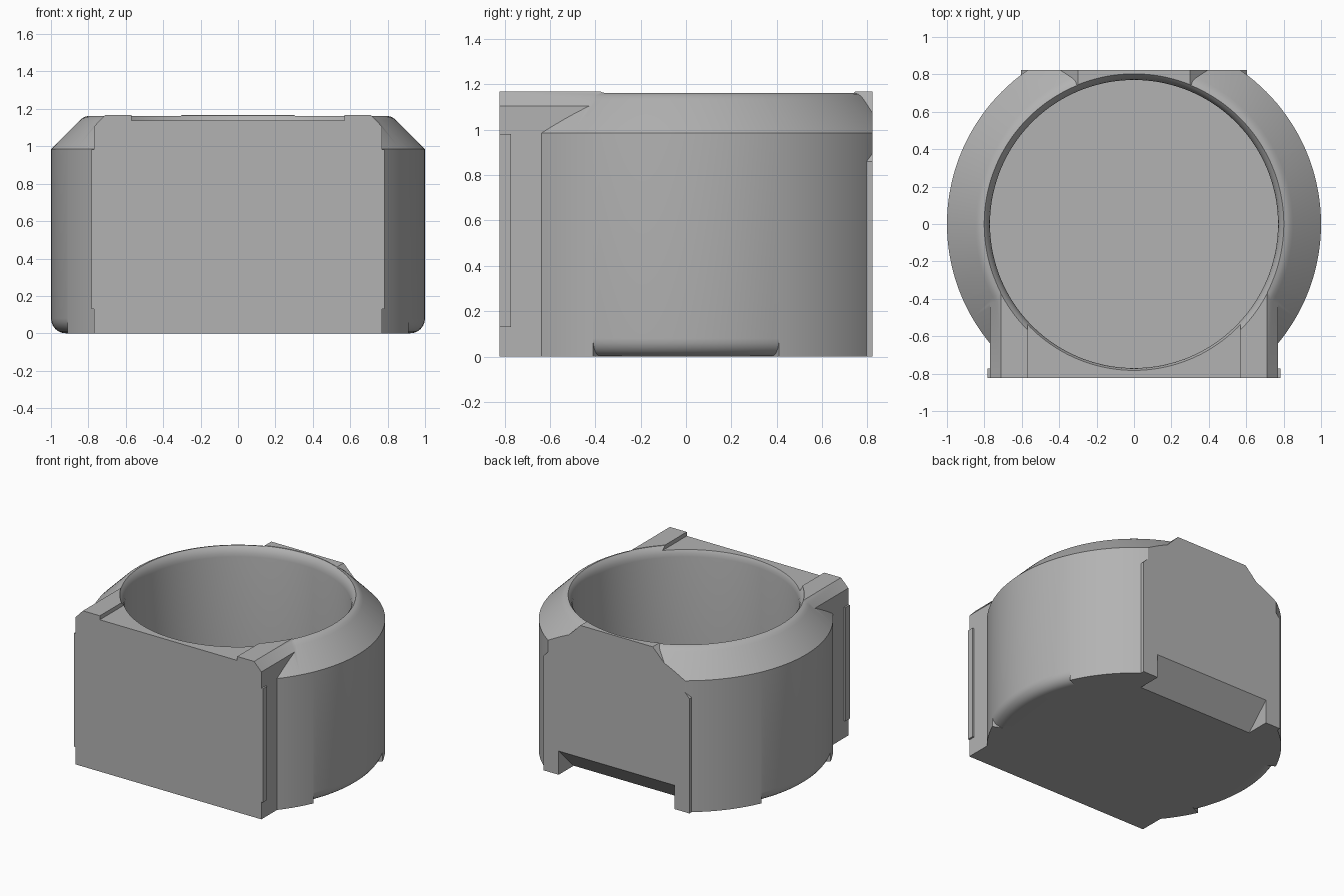
import bpy, bmesh, math

if "Cube" in bpy.data.objects:
    bpy.data.objects.remove(bpy.data.objects["Cube"], do_unlink=True)

SEGMENTS = 144
FACE_Y = 0.823       # flat front and back
FILLET_Y = 0.41      # half length of the rounded lower edges
FILLET_R = 0.08

grey = bpy.data.materials.new("plain grey")
grey.use_nodes = True
grey.diffuse_color = (0.45, 0.45, 0.45, 1)
grey.node_tree.nodes["Principled BSDF"].inputs["Base Color"].default_value = grey.diffuse_color


def finish(name, bm):
    bmesh.ops.remove_doubles(bm, verts=bm.verts, dist=1e-5)
    bmesh.ops.recalc_face_normals(bm, faces=bm.faces)
    mesh = bpy.data.meshes.new(name)
    bm.to_mesh(mesh)
    bm.free()
    mesh.materials.append(grey)
    obj = bpy.data.objects.new(name, mesh)
    bpy.context.collection.objects.link(obj)
    return obj


def lathe(name, columns):
    """Closed solid from (angle, [(radius, z), ...]) columns around z."""
    bm = bmesh.new()
    rings = [[bm.verts.new((r * math.cos(a), r * math.sin(a), z)) for r, z in prof]
             for a, prof in columns]
    for i, ring in enumerate(rings):
        following = rings[(i + 1) % len(rings)]
        for k in range(len(ring) - 1):
            bm.faces.new((ring[k], following[k], following[k + 1], ring[k + 1]))
    bm.faces.new([ring[0] for ring in reversed(rings)])
    bm.faces.new([ring[-1] for ring in rings])
    bmesh.ops.dissolve_degenerate(bm, dist=1e-5, edges=bm.edges)
    return finish(name, bm)


def prism(name, outline, start, end, axis="y"):
    """Extrude an outline along y (points are x, z) or x (points are y, z)."""
    def place(p, t):
        return (p[0], t, p[1]) if axis == "y" else (t, p[0], p[1])
    bm = bmesh.new()
    a = [bm.verts.new(place(p, start)) for p in outline]
    b = [bm.verts.new(place(p, end)) for p in outline]
    bm.faces.new(a)
    bm.faces.new(b)
    for i in range(len(a)):
        j = (i + 1) % len(a)
        bm.faces.new((a[i], a[j], b[j], b[i]))
    return finish(name, bm)


def mirrored(half):
    return half + [(-x, z) for x, z in reversed(half)]


def box(name, x0, x1, y0, y1, z0, z1):
    return prism(name, [(x0, z0), (x1, z0), (x1, z1), (x0, z1)], y0, y1)


def combine(target, tool, operation):
    mod = target.modifiers.new(operation.title(), "BOOLEAN")
    mod.operation, mod.solver, mod.object = operation, "EXACT", tool
    bpy.context.view_layer.objects.active = target
    bpy.ops.object.modifier_apply(modifier=mod.name)
    bpy.data.objects.remove(tool, do_unlink=True)


# Round body: chamfered shoulder, lower edge rounded only at the two sides
upper = [(1, 0.985), (0.85, 1.135), (0.835, 1.148), (0.82, 1.157), (0.80, 1.163)]
arc = [math.radians(15 * i) for i in range(7)]
rounded = [(1 - FILLET_R + FILLET_R * math.sin(t), FILLET_R - FILLET_R * math.cos(t)) for t in arc]
square = [(r, 0) for r, z in rounded[:-1]] + [(1, FILLET_R)]
square[-2] = (1, 0)
limit = math.asin(FILLET_Y)
steps = [limit, math.pi - limit, math.pi + limit, 2 * math.pi - limit]
columns = []
for i in range(SEGMENTS):
    a = 2 * math.pi * i / SEGMENTS
    if min(abs(a - s) for s in steps) > 0.005:
        columns.append((a, (rounded if abs(math.sin(a)) < FILLET_Y else square) + upper))
for n, s in enumerate(steps):
    pair = (rounded, square) if n % 2 == 0 else (square, rounded)
    columns += [(s - 1e-4, pair[0] + upper), (s + 1e-4, pair[1] + upper)]
columns.sort(key=lambda c: c[0])
body = lathe("round_housing", columns)

# Front block with bevelled shoulders and thin side plates
combine(body, prism("front_block", mirrored([(0.77, 0), (0.77, 1.105), (0.71, 1.168)]),
                    -1.1, -0.35), "UNION")
for side in (-1, 1):
    x0, x1 = sorted((side * 0.7, side * 0.783))
    combine(body, box("side_plate", x0, x1, -1.1, -0.772, 0.13, 0.982), "UNION")

# Back pad with sloping top corners
combine(body, prism("back_pad", mirrored([(0.605, 0), (0.605, 0.86), (0.3, 1.168)]),
                    0.7, 1.1), "UNION")

# Trim front and back flat
for y0, y1 in ((-1.5, -FACE_Y), (FACE_Y, 1.5)):
    combine(body, box("trim", -2, 2, y0, y1, -1, 2), "DIFFERENCE")

# Shallow recess between the front ridges
combine(body, box("front_recess", -0.57, 0.57, -1, -0.4, 1.138, 1.5), "DIFFERENCE")

# Sloped notch under the back
combine(body, prism("back_notch", [(0.643, -0.002), (0.86, -0.002), (0.86, 0.215)],
                    -0.48, 0.48, "x"), "DIFFERENCE")

# Deep bore with a flared lip
bore = [(0.77, 0.2), (0.77, 1.09), (0.774, 1.115), (0.782, 1.137), (0.793, 1.153),
        (0.803, 1.165), (0.803, 1.4)]
combine(body, lathe("bore", [(2 * math.pi * i / SEGMENTS, bore) for i in range(SEGMENTS)]),
        "DIFFERENCE")

for other in bpy.context.selected_objects:
    other.select_set(False)
body.select_set(True)
bpy.context.view_layer.objects.active = body
bpy.ops.object.shade_smooth_by_angle(angle=math.radians(30))
